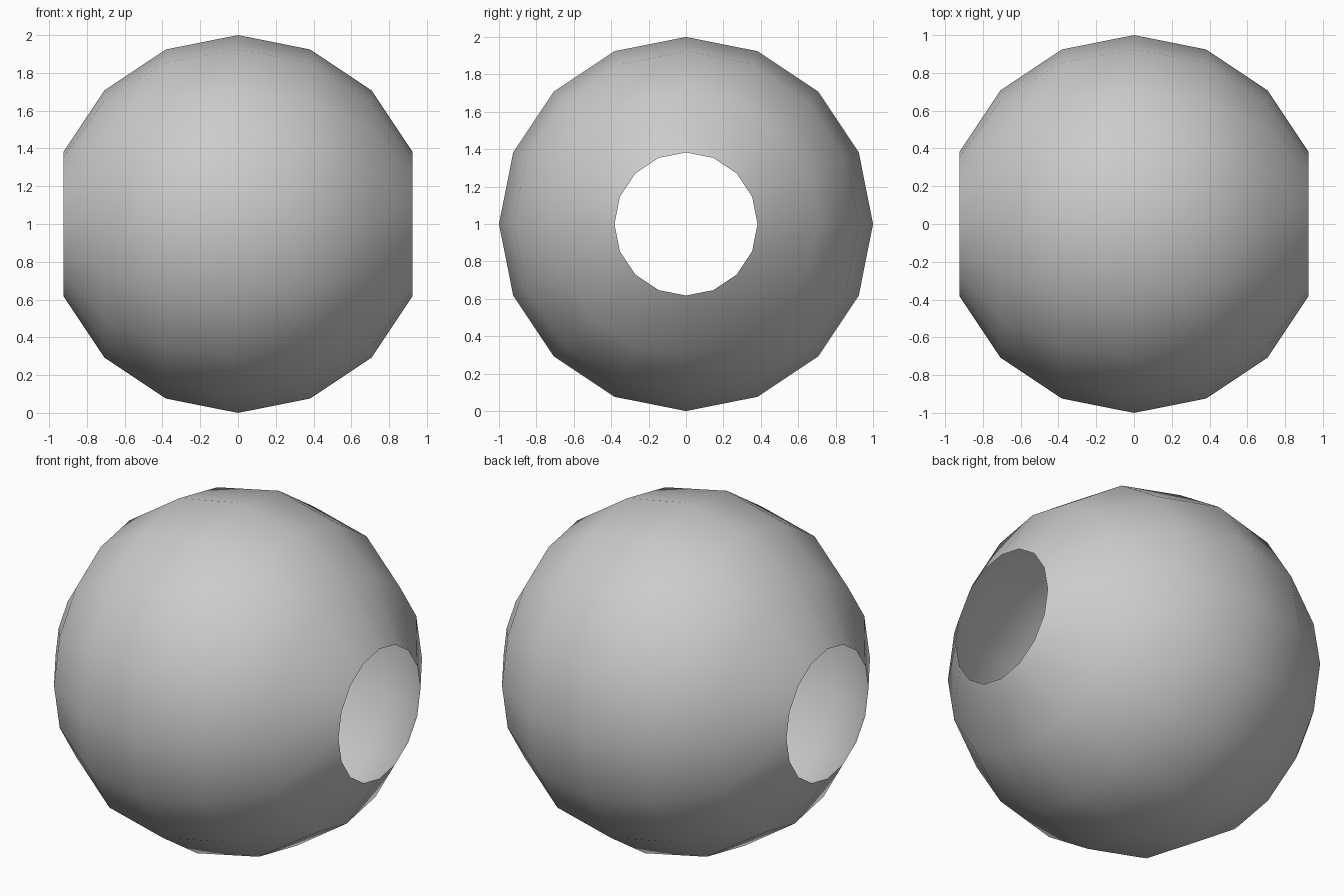
import bpy
import bmesh
from math import radians
from mathutils import Matrix

if "Cube" in bpy.data.objects:
    bpy.data.objects.remove(bpy.data.objects["Cube"])

# Hollow ball: 16-sided sphere with its poles along x
bm = bmesh.new()
bmesh.ops.create_uvsphere(bm, u_segments=16, v_segments=8, radius=1.0)

# Remove the two pole caps to open the ends
poles = [v for v in bm.verts if abs(v.co.z) > 0.99]
bmesh.ops.delete(bm, geom=poles, context='VERTS')

# Lay the axis along x and rest the ball on the ground
bm.transform(Matrix.Translation((0, 0, 1)) @ Matrix.Rotation(radians(90), 4, 'Y'))
for f in bm.faces:
    f.smooth = True

mesh = bpy.data.meshes.new("open_ball")
bm.to_mesh(mesh)
bm.free()
bpy.context.collection.objects.link(bpy.data.objects.new("open_ball", mesh))
